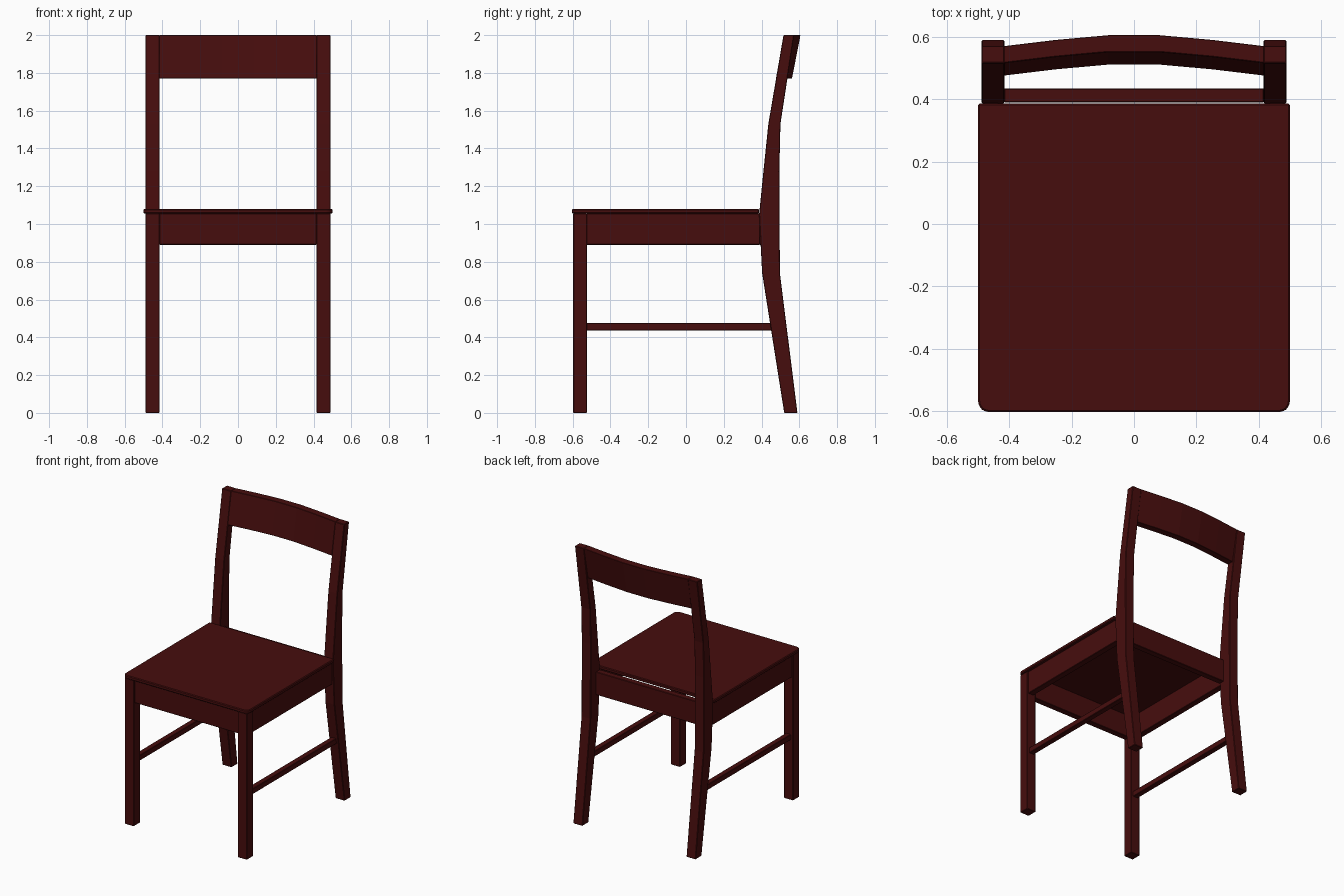
import bpy, bmesh, math

if "Cube" in bpy.data.objects:
    bpy.data.objects.remove(bpy.data.objects["Cube"])

wood = bpy.data.materials.new("dark red wood")
wood.diffuse_color = (0.062, 0.004, 0.004, 1)
wood.use_nodes = True
wood.node_tree.nodes["Principled BSDF"].inputs["Base Color"].default_value = wood.diffuse_color


def finish(name, bm, bevel=0.003):
    bmesh.ops.recalc_face_normals(bm, faces=bm.faces[:])
    me = bpy.data.meshes.new(name)
    bm.to_mesh(me)
    bm.free()
    me.materials.append(wood)
    ob = bpy.data.objects.new(name, me)
    bpy.context.collection.objects.link(ob)
    if bevel:
        m = ob.modifiers.new("soft edges", 'BEVEL')
        m.width, m.segments = bevel, 1
        m.limit_method, m.angle_limit = 'ANGLE', math.radians(40)
    return ob


def box(name, x, y, z, bevel=0.003):
    bm = bmesh.new()
    bmesh.ops.create_cube(bm, size=1)
    for v in bm.verts:
        v.co = [(r[0] + r[1]) / 2 + c * (r[1] - r[0]) for r, c in zip((x, y, z), v.co)]
    return finish(name, bm, bevel)


def prism(name, outline, offset, bevel=0.003):
    """Extrude a closed outline of 3D points by an offset vector."""
    bm = bmesh.new()
    face = bm.faces.new([bm.verts.new(p) for p in outline])
    new = bmesh.ops.extrude_face_region(bm, geom=[face])["geom"]
    bmesh.ops.translate(bm, vec=offset, verts=[g for g in new if isinstance(g, bmesh.types.BMVert)])
    return finish(name, bm, bevel)


# Bent back leg outline in (y, z): front edge upward, then back edge downward
leg_profile = [(0.52, 0), (0.403, 0.74), (0.387, 1.05), (0.41, 1.28), (0.436, 1.53), (0.516, 2.0),
               (0.572, 2.0), (0.50, 1.53), (0.494, 1.28), (0.497, 0.74), (0.59, 0)]

for side, s in (("left", -1), ("right", 1)):
    def span(a, b):
        return sorted((s * a, s * b))
    x0, x1 = span(0.416, 0.489)
    prism("back_leg_" + side, [(x0, y, z) for y, z in leg_profile], (x1 - x0, 0, 0))
    box("front_leg_" + side, (x0, x1), (-0.597, -0.525), (0, 1.056))
    box("side_apron_" + side, span(0.435, 0.48), (-0.526, 0.392), (0.89, 1.056))
    box("side_stretcher_" + side, span(0.432, 0.472), (-0.526, 0.46), (0.435, 0.475))

# Front and back aprons
box("front_apron", (-0.417, 0.417), (-0.587, -0.542), (0.89, 1.056))
box("back_apron", (-0.417, 0.417), (0.39, 0.435), (0.89, 1.056))

# Seat board with rounded front corners
r = 0.035
corners = [(0.5, 0.387), (-0.5, 0.387)]
for cx, start in ((-0.5 + r, 180), (0.5 - r, 270)):
    for i in range(7):
        a = math.radians(start + 15 * i)
        corners.append((cx + r * math.cos(a), -0.603 + r + r * math.sin(a)))
prism("seat", [(x, y, 1.055) for x, y in corners], (0, 0, 0.025), 0.005)

# Curved, tilted backrest board
bm = bmesh.new()
rings = []
for x, dy in ((-0.417, 0), (-0.25, 0.020), (-0.083, 0.035),
              (0.083, 0.035), (0.25, 0.020), (0.417, 0)):
    section = ((0.476, 1.77), (0.526, 1.77), (0.571, 2.0), (0.517, 2.0))
    rings.append([bm.verts.new((x, y + dy, z)) for y, z in section])
for a, b in zip(rings, rings[1:]):
    for i in range(4):
        j = (i + 1) % 4
        bm.faces.new((a[i], a[j], b[j], b[i]))
bm.faces.new(rings[0])
bm.faces.new(rings[-1])
finish("backrest", bm, 0.002)
